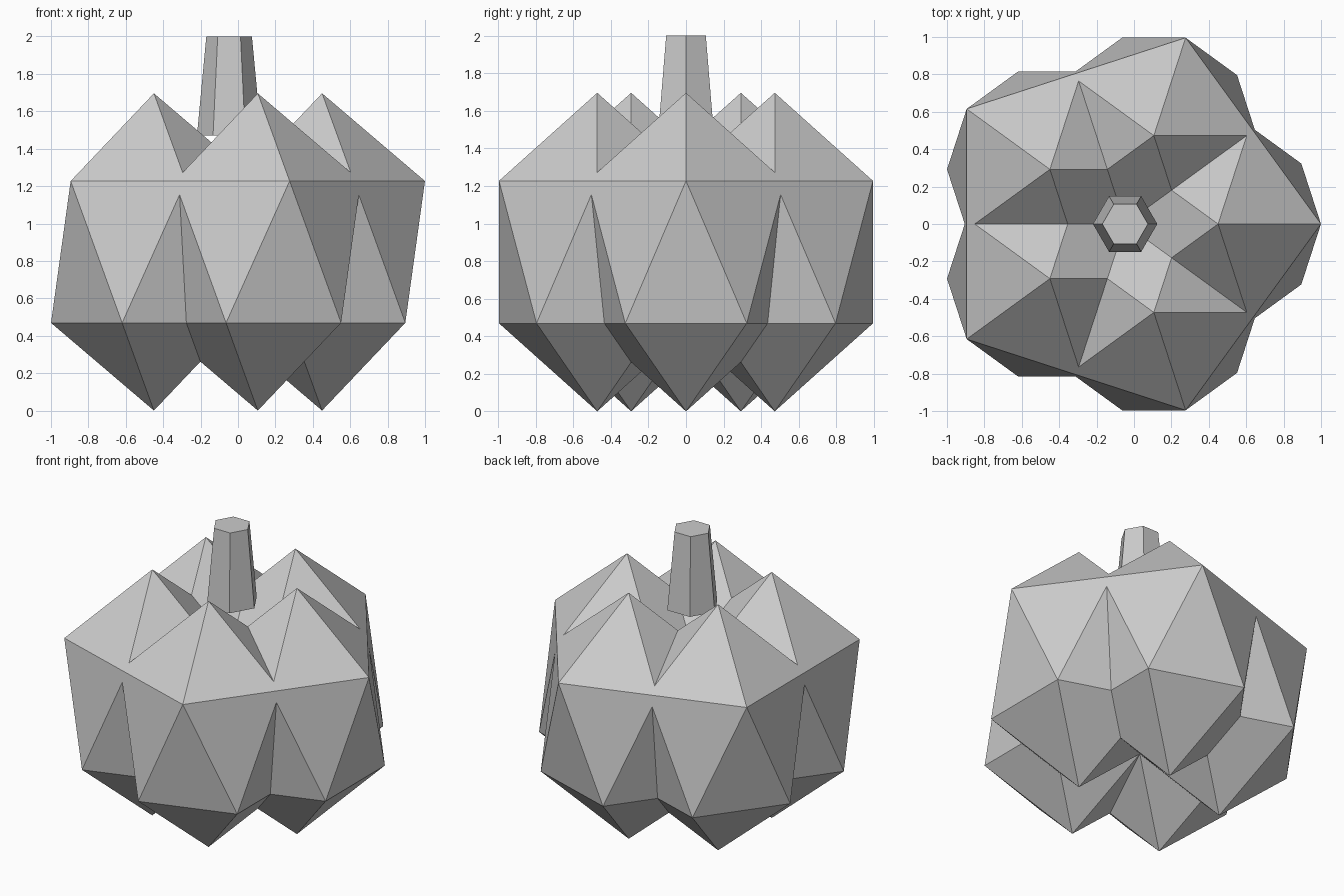
import bpy
from math import cos, sin, tau

cube = bpy.data.objects.get("Cube")
if cube:
    bpy.data.objects.remove(cube, do_unlink=True)

CENTRE_X = -0.0475   # axis of the gourd
RING = 0.497         # distance of each lobe from the axis
LOBE_RADIUS = 0.615
LOBE_HALF_HEIGHT = 0.848
STEM_BOTTOM, STEM_TOP = 1.47, 2.0

grey = bpy.data.materials.new("plain_grey")
grey.use_nodes = True
grey.diffuse_color = (0.6, 0.6, 0.6, 1)
grey.node_tree.nodes["Principled BSDF"].inputs["Base Color"].default_value = grey.diffuse_color


def finish(name):
    obj = bpy.context.object
    obj.name = name
    obj.data.materials.append(grey)
    return obj


# Five stretched icosahedron lobes, all facing the same way
for i in range(5):
    a = tau * i / 5
    bpy.ops.mesh.primitive_ico_sphere_add(
        subdivisions=1, radius=1,
        location=(CENTRE_X + RING * cos(a), RING * sin(a), LOBE_HALF_HEIGHT))
    lobe = finish(f"lobe_{i + 1}")
    lobe.scale = (LOBE_RADIUS, LOBE_RADIUS, LOBE_HALF_HEIGHT)

# Tapered six-sided stem with corners on the x axis
bpy.ops.mesh.primitive_cone_add(
    vertices=6, radius1=0.172, radius2=0.122, depth=STEM_TOP - STEM_BOTTOM,
    location=(CENTRE_X, 0, (STEM_TOP + STEM_BOTTOM) / 2),
    rotation=(0, 0, tau / 4))
finish("stem")
